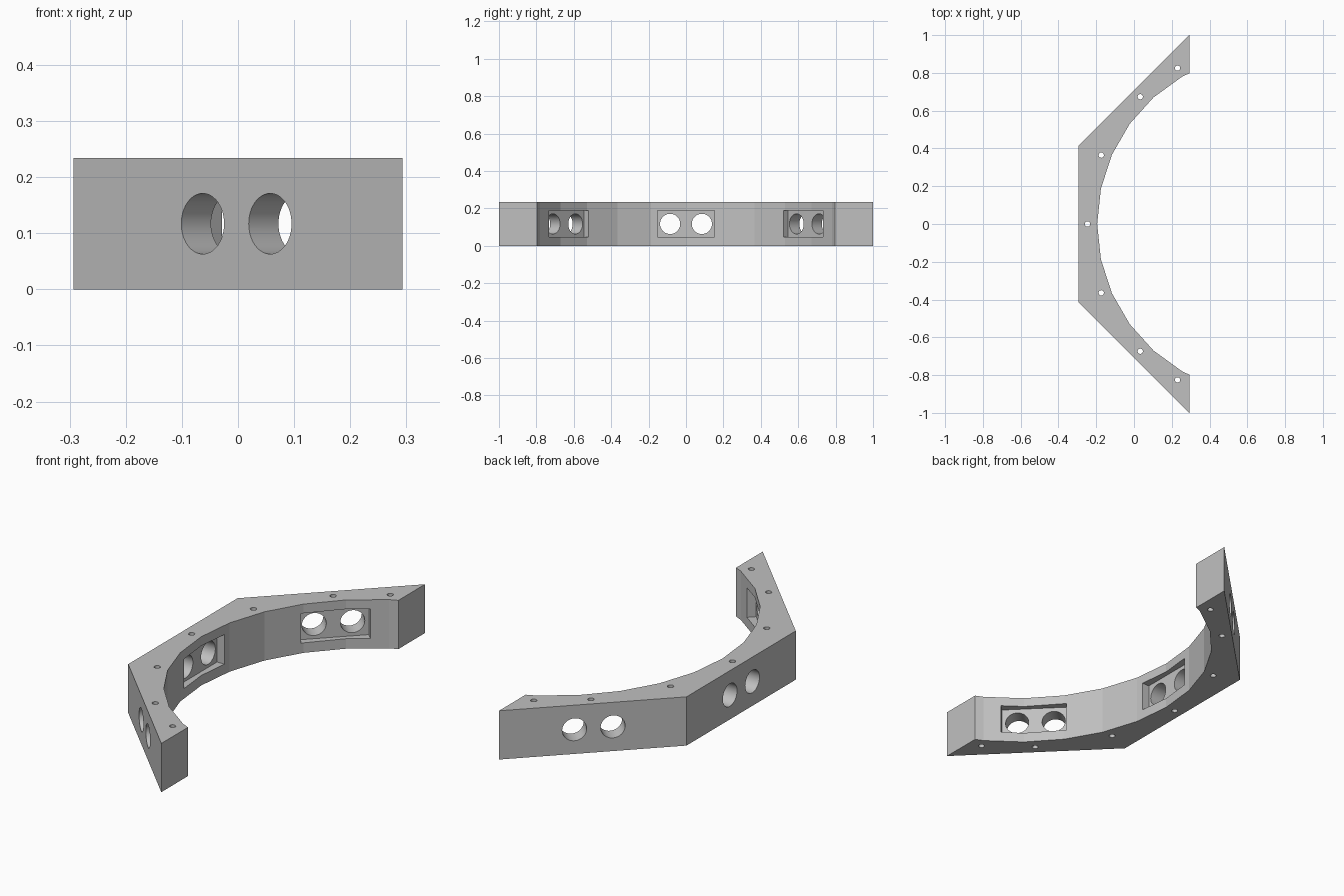
import bpy, bmesh, math
from mathutils import Matrix, Vector

if "Cube" in bpy.data.objects:
    bpy.data.objects.remove(bpy.data.objects["Cube"], do_unlink=True)

H = 0.234                 # bracket height
CX = math.sqrt(0.5)       # centre of the octagon and inner arc
R_IN = 0.902              # inner arc radius
X_END = 1 - CX            # cut plane of both arm ends
SHIFT = 0.004             # slight shift of the arm openings towards the middle


def finish(name, bm):
    bmesh.ops.recalc_face_normals(bm, faces=bm.faces)
    me = bpy.data.meshes.new(name)
    bm.to_mesh(me)
    bm.free()
    ob = bpy.data.objects.new(name, me)
    bpy.context.collection.objects.link(ob)
    return ob


def polar(r, deg):
    a = math.radians(deg)
    return (CX - r * math.cos(a), r * math.sin(a))


def segment_frame(deg):
    """Local x points outward, y along the segment, z up."""
    return Matrix.Translation((CX, 0, H / 2)) @ Matrix.Rotation(math.radians(180 - deg), 4, 'Z')


# Grey plastic
grey = bpy.data.materials.new("grey plastic")
grey.use_nodes = True
colour = (0.53, 0.53, 0.53, 1)
grey.diffuse_color = colour
grey.node_tree.nodes["Principled BSDF"].inputs["Base Color"].default_value = colour

# Bracket body: octagonal outside, faceted arc inside
t = math.tan(math.radians(22.5))
p60, p72 = Vector(polar(R_IN, 60)), Vector(polar(R_IN, 72))
end = p60.lerp(p72, (X_END - p60.x) / (p72.x - p60.x))
outline = [(X_END, -1), (CX - 1, -t), (CX - 1, t), (X_END, 1), (end.x, end.y)]
outline += [polar(R_IN, a) for a in range(60, -61, -12)]
outline += [(end.x, -end.y)]
bm = bmesh.new()
base = bm.faces.new([bm.verts.new((x, y, 0)) for x, y in outline])
top = bmesh.ops.extrude_face_region(bm, geom=[base])
bmesh.ops.translate(bm, vec=(0, 0, H), verts=[v for v in top["geom"] if isinstance(v, bmesh.types.BMVert)])
body = finish("curved_bracket", bm)
body.data.materials.append(grey)

# Cutters: shallow pockets, paired round openings and vertical pin holes
pockets, openings, pins = bmesh.new(), bmesh.new(), bmesh.new()
for deg in (-45, 0, 45):
    frame = segment_frame(deg)
    # local y runs opposite to the angle, so shift by its sign
    shift = SHIFT * ((deg > 0) - (deg < 0))
    bmesh.ops.create_cube(pockets, size=1, matrix=frame
                          @ Matrix.Translation((0.8625, 0, 0.002))
                          @ Matrix.Diagonal((0.125, 0.305, 0.142, 1)))
    for side in (-0.085, 0.085):
        bmesh.ops.create_cone(openings, cap_ends=True, segments=48, radius1=0.054,
                              radius2=0.054, depth=0.3, matrix=frame
                              @ Matrix.Translation((0.95, side + shift, 0))
                              @ Matrix.Rotation(math.pi / 2, 4, 'Y'))
for deg in (-60, -45, -22.5, 0, 22.5, 45, 60):
    x, y = polar(0.953, deg)
    bmesh.ops.create_cone(pins, cap_ends=True, segments=32, radius1=0.014, radius2=0.014,
                          depth=H * 1.5, matrix=Matrix.Translation((x, y, H / 2)))

bpy.ops.object.select_all(action='DESELECT')
body.select_set(True)
bpy.context.view_layer.objects.active = body
for name, cut in (("pocket_cutter", pockets), ("opening_cutter", openings), ("pin_hole_cutter", pins)):
    cutter = finish(name, cut)
    cutter.hide_render = True
    mod = body.modifiers.new(name, 'BOOLEAN')
    mod.operation = 'DIFFERENCE'
    mod.solver = 'EXACT'
    mod.object = cutter
    bpy.ops.object.modifier_apply(modifier=mod.name)
    bpy.data.objects.remove(cutter, do_unlink=True)

# Smooth hole walls, crisp facets elsewhere
bpy.ops.object.shade_smooth_by_angle(angle=math.radians(11.6))
